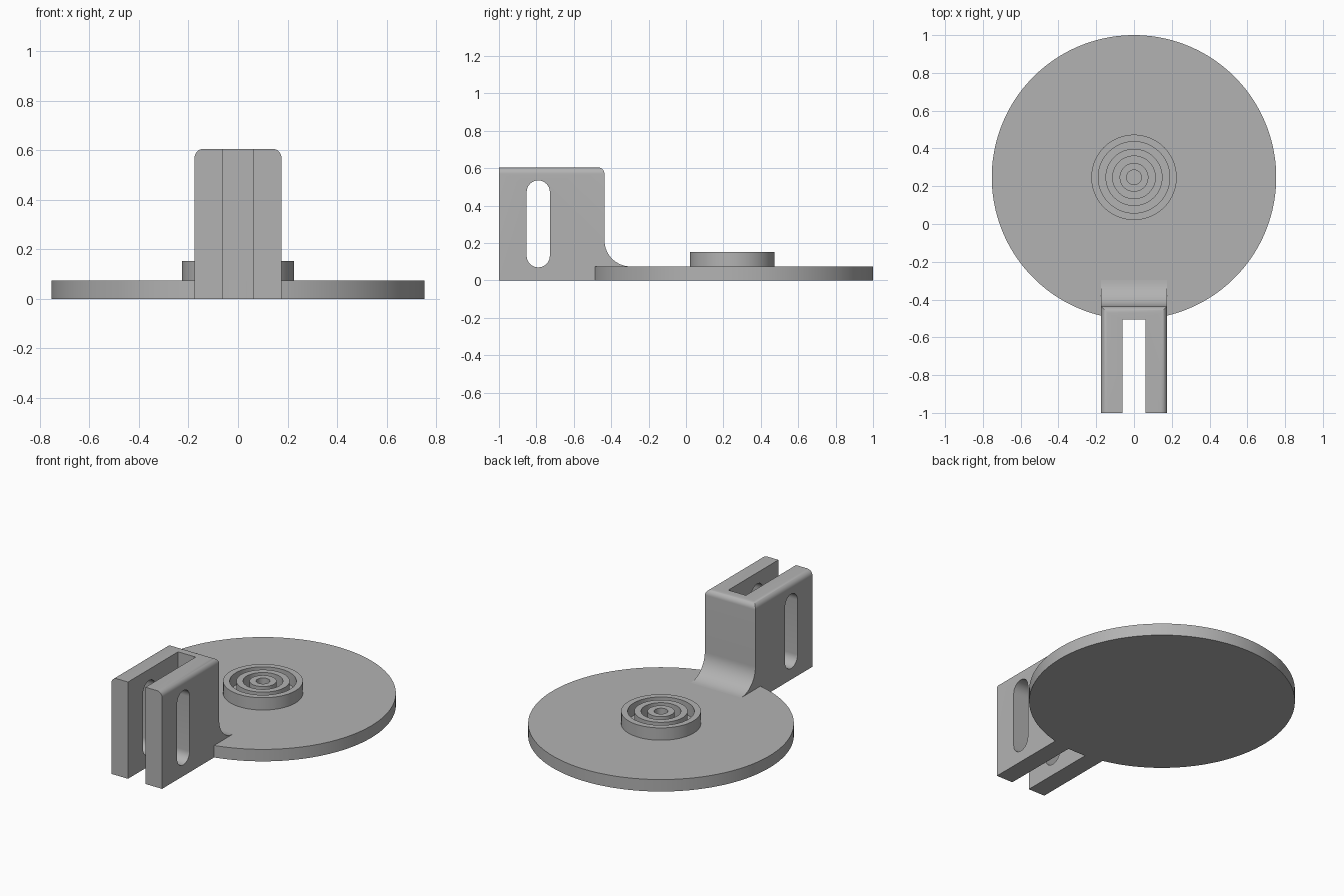
import bpy
import bmesh
from math import cos, sin, pi

cube = bpy.data.objects.get("Cube")
if cube:
    bpy.data.objects.remove(cube, do_unlink=True)

# Main dimensions
DISC_R, DISC_Y, DISC_TOP = 0.753, 0.247, 0.075
RING_TOP = 0.152
HALF_W, FRONT, BACK, TOP = 0.175, -1.0, -0.436, 0.605
FILLET, ROUND = 0.14, 0.035

grey = bpy.data.materials.new("plain grey")
grey.use_nodes = True
grey.diffuse_color = (0.45, 0.45, 0.45, 1)
grey.node_tree.nodes["Principled BSDF"].inputs["Base Color"].default_value = (0.45, 0.45, 0.45, 1)


def finish(bm, name):
    """Turn a bmesh into a named grey object."""
    bmesh.ops.recalc_face_normals(bm, faces=bm.faces)
    mesh = bpy.data.meshes.new(name)
    bm.to_mesh(mesh)
    bm.free()
    mesh.materials.append(grey)
    obj = bpy.data.objects.new(name, mesh)
    bpy.context.collection.objects.link(obj)
    return obj


def activate(obj):
    bpy.ops.object.select_all(action="DESELECT")
    obj.select_set(True)
    bpy.context.view_layer.objects.active = obj


def smooth(obj):
    activate(obj)
    bpy.ops.object.shade_smooth_by_angle(angle=pi / 6)


def arc(cy, cz, r, start, end, n=16):
    """Points (y, z) along a circular arc."""
    angles = [start + (end - start) * i / n for i in range(n + 1)]
    return [(cy + r * cos(a), cz + r * sin(a)) for a in angles]


def extrude_x(profile, half):
    """Solid from a (y, z) outline, symmetric about x = 0."""
    bm = bmesh.new()
    face = bm.faces.new([bm.verts.new((-half, y, z)) for y, z in profile])
    out = bmesh.ops.extrude_face_region(bm, geom=[face])
    verts = [v for v in out["geom"] if isinstance(v, bmesh.types.BMVert)]
    bmesh.ops.translate(bm, verts=verts, vec=(2 * half, 0, 0))
    return bm


def ring(name, inner, outer, n=96):
    """Upright ring with a rectangular section, standing on the disc."""
    bm = bmesh.new()
    section = [(inner, 0.06), (outer, 0.06), (outer, RING_TOP), (inner, RING_TOP)]
    loops = [[bm.verts.new((r * cos(2 * pi * i / n), DISC_Y + r * sin(2 * pi * i / n), z))
              for i in range(n)] for r, z in section]
    for k in range(4):
        a, b = loops[k], loops[(k + 1) % 4]
        for i in range(n):
            j = (i + 1) % n
            bm.faces.new((a[i], a[j], b[j], b[i]))
    smooth(finish(bm, name))


# Base disc
bm = bmesh.new()
bmesh.ops.create_cone(bm, cap_ends=True, segments=160, radius1=DISC_R,
                      radius2=DISC_R, depth=DISC_TOP)
bmesh.ops.translate(bm, verts=bm.verts, vec=(0, DISC_Y, DISC_TOP / 2))
smooth(finish(bm, "base_disc"))

# Concentric rings
ring("outer_ring", 0.189, 0.226)
ring("middle_ring", 0.113, 0.151)
ring("inner_ring", 0.039, 0.076)

# Bracket body with a concave foot blending into the disc
foot = arc(BACK + FILLET, DISC_TOP + FILLET, FILLET, 1.5 * pi, pi)
outline = [(FRONT, 0), (-0.47, 0), (-0.47, 0.04), (BACK + FILLET, 0.04)]
bm = extrude_x(outline + foot + [(BACK, TOP), (FRONT, TOP)], HALF_W)

# Rounded top edges: both sides and the back, not the front
rim = [e for e in bm.edges
       if all(v.co.z > TOP - 0.001 for v in e.verts)
       and not all(v.co.y < FRONT + 0.001 for v in e.verts)]
bmesh.ops.bevel(bm, geom=rim, offset=ROUND, offset_type="OFFSET", segments=8,
                profile=0.5, affect="EDGES")
bracket = finish(bm, "slotted_bracket")

# Cutters: open slot between the arms, and an oblong hole through both arms
gap = finish(extrude_x([(-1.2, -0.1), (-0.505, -0.1), (-0.505, 0.8), (-1.2, 0.8)], 0.061), "gap_cutter")
oblong = arc(-0.79, 0.473, 0.062, 0, pi) + arc(-0.79, 0.132, 0.062, pi, 2 * pi)
hole = finish(extrude_x(oblong, 0.4), "hole_cutter")

for cutter in (gap, hole):
    cutter.hide_render = True
    activate(bracket)
    mod = bracket.modifiers.new("cut", "BOOLEAN")
    mod.operation = "DIFFERENCE"
    mod.solver = "EXACT"
    mod.object = cutter
    bpy.ops.object.modifier_apply(modifier=mod.name)
    bpy.data.objects.remove(cutter, do_unlink=True)
smooth(bracket)
